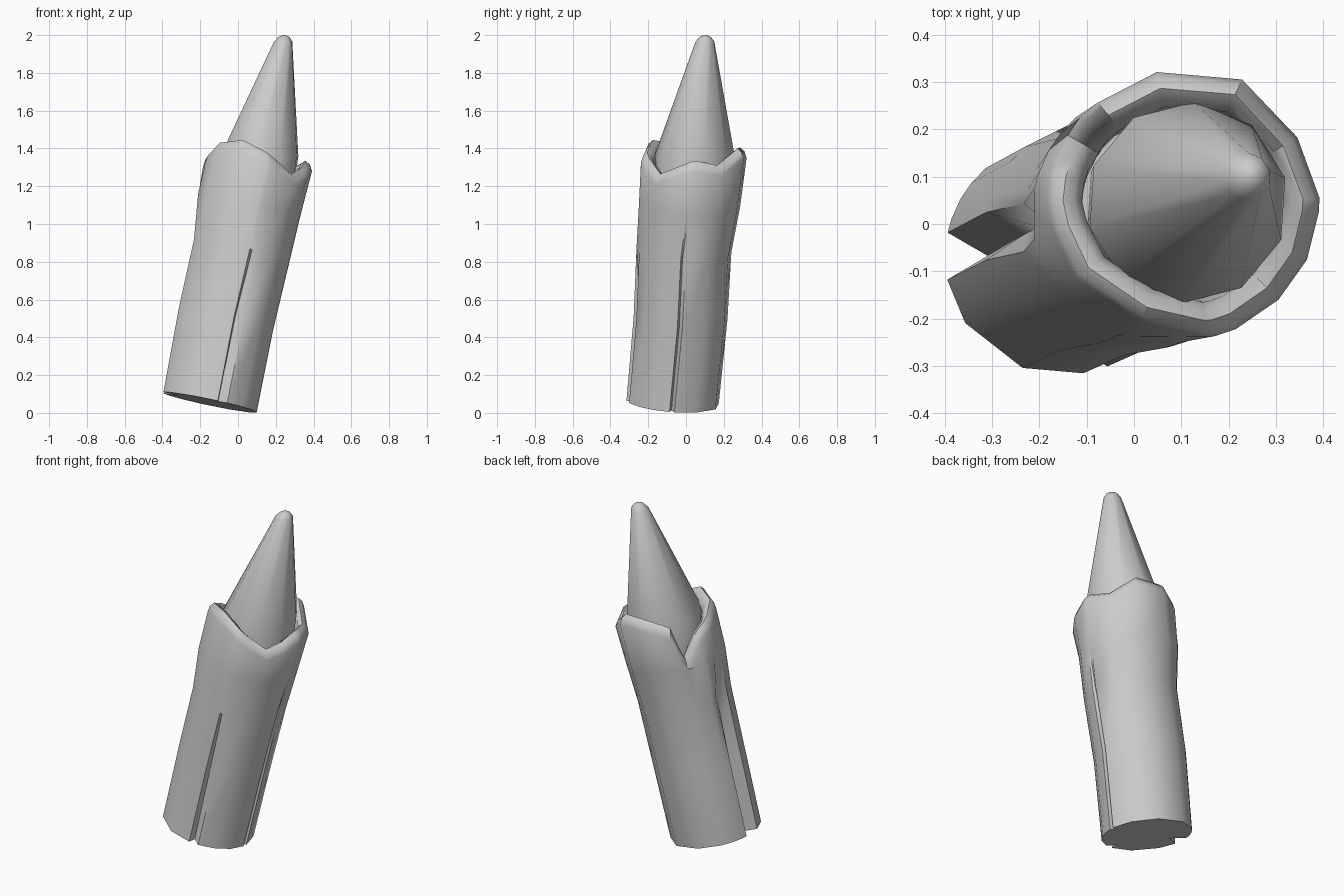
import bpy, bmesh
from math import cos, sin, radians, pi

if "Cube" in bpy.data.objects:
    bpy.data.objects.remove(bpy.data.objects["Cube"])

# Columns round the sleeve: angle, rim radius, rim height, seam depth, seam top height
COLS = [
    (2, .285, 1.335, 0, 1), (30, .275, 1.31, 0, 1), (65, .287, 1.40, 0, 1),
    (102, .282, 1.405, 0, 1), (131, .28, 1.37, 0, 1), (141, .285, 1.26, 0, 1),
    (150, .285, 1.18, 0, 1), (161, .29, 1.28, 0, 1),
    (168, .292, 1.33, 0, 1), (179, .292, 1.36, .09, 1.15), (191, .285, 1.38, 0, 1),
    (214, .28, 1.43, 0, 1), (250, .27, 1.445, 0, 1),
    (280, .288, 1.38, 0, 1), (283, .289, 1.37, .05, .84), (292, .288, 1.34, 0, 1),
    (314, .285, 1.265, 0, 1), (335, .285, 1.295, 0, 1),
    (356, .284, 1.33, 0, 1), (358, .284, 1.332, .045, 1.06)]
# Sleeve sections: centre x, y, z, radius
RINGS = [(-.15, -.07, .056, .249), (-.065, -.028, .5, .253),
         (.018, -.01, .86, .256), (.057, .02, 1.1, .273)]
# Rolled rim: inset and drop from the outer lip, ending deep inside
LIP = [(0, .055), (.012, .02), (.035, 0), (.058, .015), (.075, .06)]


def loft(name, rings, cap_top):
    bm = bmesh.new()
    loops = [[bm.verts.new(p) for p in r] for r in rings]
    n = len(loops[0])
    for a, b in zip(loops, loops[1:]):
        for i in range(n):
            j = (i + 1) % n
            bm.faces.new((a[i], a[j], b[j], b[i]))
    bm.faces.new(loops[0][::-1])
    if cap_top:
        bm.faces.new(loops[-1])
    bmesh.ops.recalc_face_normals(bm, faces=bm.faces)
    me = bpy.data.meshes.new(name)
    bm.to_mesh(me)
    bm.free()
    ob = bpy.data.objects.new(name, me)
    bpy.context.collection.objects.link(ob)
    bpy.context.view_layer.objects.active = ob
    ob.select_set(True)
    bpy.ops.object.shade_smooth_by_angle(angle=radians(38))
    ob.select_set(False)
    return ob


# Split sleeve with folded seams and a jagged rolled rim
rings = []
for cx, cy, cz, r in RINGS:
    ring = []
    for a, _, _, depth, top in COLS:
        k = depth * max(0, min(1, 1.6 * (top - cz) / top))
        dx, dy = (r - k) * cos(radians(a)), (r - k) * sin(radians(a))
        ring.append((cx + dx, cy + dy, cz - .21 * dx - .07 * dy))
    rings.append(ring)
for inset, drop in LIP:
    rings.append([(.107 + (r - inset) * cos(radians(a)),
                   .045 + (r - inset) * sin(radians(a)), z - drop)
                  for a, r, z, _, _ in COLS])
rings.append([(.09 + .2 * cos(radians(c[0])), .035 + .2 * sin(radians(c[0])), 1.05)
              for c in COLS])
loft("split_sleeve", rings, True)

# Pointed core with a blunted tip
CORE = [(.09, .035, 1.08, .195), (.113, .045, 1.36, .213),
        (.239, .1, 1.965, .05), (.243, .102, 1.99, .03), (.245, .103, 2.0, .01)]
loft("pointed_core", [[(x + r * cos(2 * pi * i / 10 + .25),
                        y + r * sin(2 * pi * i / 10 + .25), z)
                       for i in range(10)] for x, y, z, r in CORE], True)
